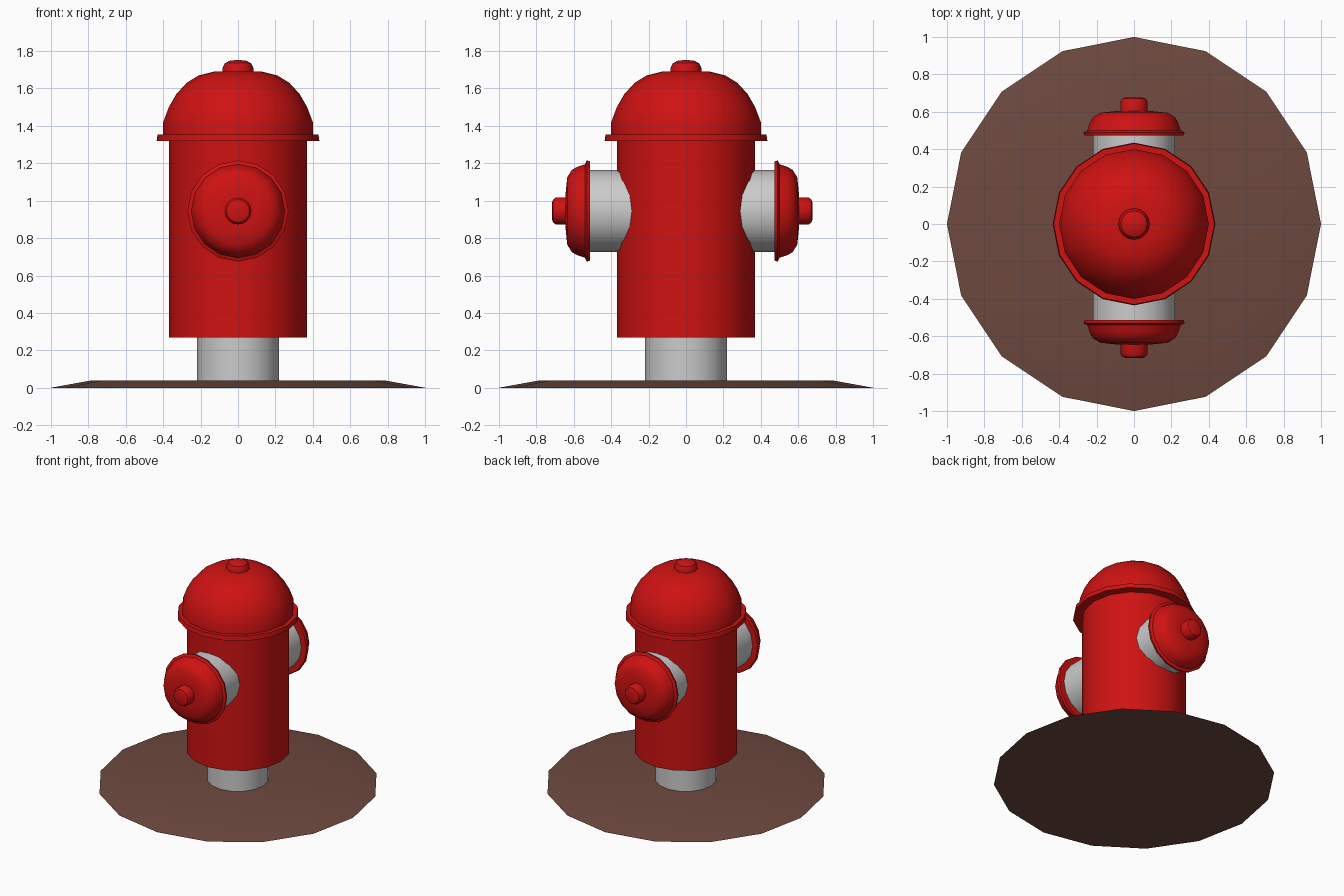
import bpy, bmesh, math
from mathutils import Matrix

cube = bpy.data.objects.get("Cube")
if cube:
    bpy.data.objects.remove(cube)

SIDES = 16


def material(name, rgb):
    m = bpy.data.materials.new(name)
    m.use_nodes = True
    m.diffuse_color = (*rgb, 1)
    m.node_tree.nodes["Principled BSDF"].inputs["Base Color"].default_value = (*rgb, 1)
    return m


red = material("hydrant_red", (0.62, 0.006, 0.006))
grey = material("pipe_grey", (0.6, 0.6, 0.6))
brown = material("soil_brown", (0.155, 0.067, 0.05))


def lathe(name, profile, mat, matrix=Matrix()):
    """Closed solid turned around z from (radius, height) points."""
    bm = bmesh.new()
    rings = []
    for r, z in profile:
        angles = [2 * math.pi * i / SIDES for i in range(SIDES)]
        rings.append([bm.verts.new((r * math.cos(a), r * math.sin(a), z)) for a in angles])
    for low, high in zip(rings, rings[1:]):
        for i in range(SIDES):
            j = (i + 1) % SIDES
            bm.faces.new((low[i], low[j], high[j], high[i]))
    bm.faces.new(rings[0][::-1])
    bm.faces.new(rings[-1])
    bm.transform(matrix)
    bmesh.ops.recalc_face_normals(bm, faces=bm.faces)
    mesh = bpy.data.meshes.new(name)
    bm.to_mesh(mesh)
    bm.free()
    mesh.materials.append(mat)
    ob = bpy.data.objects.new(name, mesh)
    bpy.context.collection.objects.link(ob)
    bpy.ops.object.select_all(action="DESELECT")
    ob.select_set(True)
    bpy.context.view_layer.objects.active = ob
    bpy.ops.object.shade_smooth_by_angle(angle=math.radians(35))
    return ob


# Ground and upright barrel
lathe("ground_disc", [(1, 0), (0.78, 0.04)], brown)
lathe("stand_pipe", [(0.22, 0.02), (0.22, 0.3)], grey)
lathe("barrel", [(0.37, 0.27), (0.37, 1.34)], red)

# Bonnet with its flange and top nut
lathe("bonnet_flange", [(0.435, 1.32), (0.43, 1.355)], red)
lathe("bonnet", [(0.4, 1.34), (0.4, 1.42), (0.37, 1.5), (0.33, 1.57),
                 (0.275, 1.63), (0.21, 1.67), (0.13, 1.69), (0.05, 1.693)], red)
lathe("bonnet_nut", [(0.083, 1.68), (0.083, 1.71), (0.07, 1.735),
                     (0.045, 1.748), (0.015, 1.752)], red)

# Front and back outlets, each pointing outward along y
for side, turn, offset in (("front", 90, 0), ("back", -90, -0.04)):
    place = Matrix.Translation((0, 0, 0.945)) @ Matrix.Rotation(math.radians(turn), 4, "X")
    place = place @ Matrix.Translation((0, 0, offset))
    lathe(side + "_outlet_pipe", [(0.22, 0.15), (0.22, 0.52)], grey, place)
    lathe(side + "_outlet_cap", [(0.265, 0.512), (0.27, 0.53), (0.25, 0.54), (0.237, 0.58),
                                 (0.22, 0.61), (0.18, 0.635), (0.1, 0.643)], red, place)
    lathe(side + "_cap_nut", [(0.072, 0.63), (0.072, 0.695), (0.062, 0.71),
                              (0.045, 0.716)], red, place)
